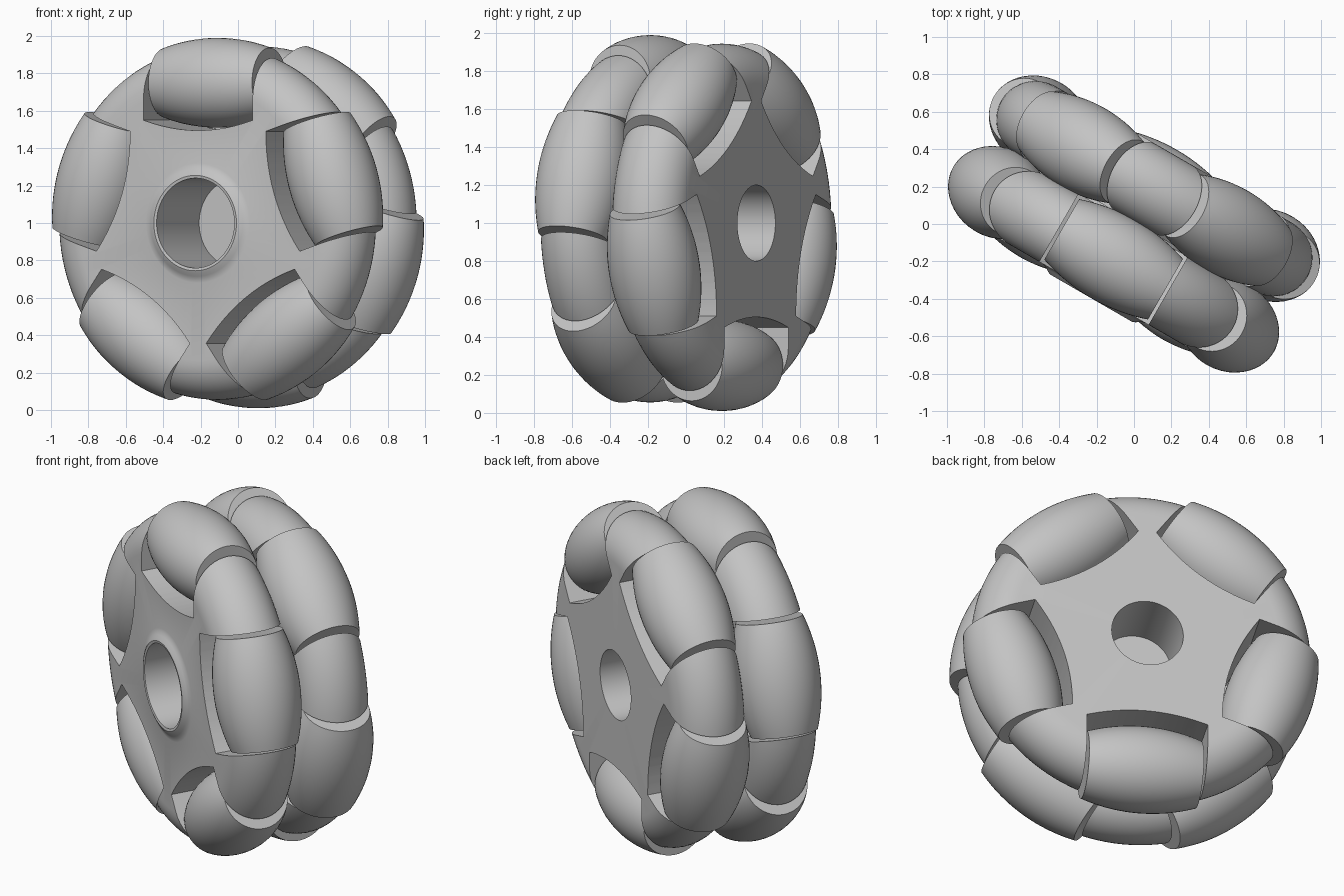
import bpy, bmesh
from math import pi, sin, cos, sqrt, radians
from mathutils import Matrix

if "Cube" in bpy.data.objects:
    bpy.data.objects.remove(bpy.data.objects["Cube"], do_unlink=True)

ROW = 0.218                      # row centre distance along the wheel axis
WHEEL_R, ROLLER_DIST = 0.99, 0.75
ROLLER_HALF, POCKET_HALF = 0.32, 0.337
RIM_MAJOR, RIM_MINOR = 0.735, 0.21
PLACE = Matrix.Translation((0, 0, 1)) @ Matrix.Rotation(radians(-30), 4, 'Z')

grey = bpy.data.materials.new("plain_grey")
grey.use_nodes = True
grey.diffuse_color = (0.55, 0.55, 0.55, 1)
grey.node_tree.nodes["Principled BSDF"].inputs["Base Color"].default_value = grey.diffuse_color


def finish(name, bm, matrix):
    bmesh.ops.remove_doubles(bm, verts=bm.verts, dist=1e-5)
    bmesh.ops.recalc_face_normals(bm, faces=bm.faces)
    mesh = bpy.data.meshes.new(name)
    bm.to_mesh(mesh)
    bm.free()
    mesh.materials.append(grey)
    obj = bpy.data.objects.new(name, mesh)
    obj.matrix_world = matrix
    bpy.context.collection.objects.link(obj)
    return obj


def activate(obj):
    bpy.ops.object.select_all(action='DESELECT')
    obj.select_set(True)
    bpy.context.view_layer.objects.active = obj


def smooth(obj):
    activate(obj)
    bpy.ops.object.shade_smooth_by_angle(angle=radians(30))


def lathe(name, profile, steps, matrix, closed=False):
    """Turn (radius, height) points around the local y axis."""
    bm = bmesh.new()
    verts = [bm.verts.new((r, y, 0)) for r, y in profile]
    pairs = list(zip(verts, verts[1:]))
    if closed:
        pairs.append((verts[-1], verts[0]))
    edges = [bm.edges.new(p) for p in pairs]
    bmesh.ops.spin(bm, geom=verts + edges, cent=(0, 0, 0), axis=(0, 1, 0),
                   angle=2 * pi, steps=steps, use_merge=False)
    return finish(name, bm, matrix)


def around(angle):
    return Matrix.Rotation(-radians(angle), 4, 'Y')


def rim(centre):
    """Half-round rim, running from the -y side to the +y side."""
    n = 24
    return [(RIM_MAJOR + RIM_MINOR * cos(t), centre + RIM_MINOR * sin(t))
            for t in (-pi / 2 + pi * i / n for i in range(n + 1))]


def pocket_cutter(centre, angles):
    """Barrel-sided slots that run through the disc."""
    n = 12
    bm = bmesh.new()
    outline = []
    for i in range(n + 1):
        s = POCKET_HALF * (2 * i / n - 1)
        outline.append((0.495 + 0.055 * (s / POCKET_HALF) ** 2, s))
    outline += [(1.2, POCKET_HALF), (1.2, -POCKET_HALF)]
    for a in angles:
        m = around(a)
        ring = [bm.verts.new(m @ Matrix.Translation((r, centre - 0.3, s)).translation)
                for r, s in outline]
        face = bm.faces.new(ring)
        top = bmesh.ops.extrude_face_region(bm, geom=[face])["geom"]
        bmesh.ops.translate(bm, vec=(0, 0.6, 0),
                            verts=[v for v in top if isinstance(v, bmesh.types.BMVert)])
    obj = finish("pocket_cutter", bm, PLACE)
    obj.hide_render = True
    return obj


def cut(disc, cutter):
    mod = disc.modifiers.new("pockets", 'BOOLEAN')
    mod.operation, mod.solver, mod.object = 'DIFFERENCE', 'EXACT', cutter
    activate(disc)
    bpy.ops.object.modifier_apply(modifier=mod.name)
    bpy.data.objects.remove(cutter, do_unlink=True)
    smooth(disc)


# Front disc: through bore with a low sloping collar
front = [(0.24, 0), (0.24, -0.455), (0.255, -0.458), (0.27, -0.451), (0.285, -0.441),
         (0.30, -0.433), (0.32, -0.428)] + rim(-ROW) + [(0.45, -0.008), (0.45, 0)]
# Back disc: blind bore
back = [(0, 0), (0.45, 0), (0.45, 0.008)] + rim(ROW) + [(0.2, 0.428), (0.2, 0.04), (0, 0.04)]

front_angles = [90 + 72 * i for i in range(5)]
back_angles = [a + 36 for a in front_angles]
front_disc = lathe("front_disc", front, 120, PLACE, closed=True)
back_disc = lathe("back_disc", back, 120, PLACE)

# Barrel roller whose side follows the wheel circle
side = [ROLLER_HALF * (2 * i / 20 - 1) for i in range(21)]
barrel = ([(0, -ROLLER_HALF)] + [(sqrt(WHEEL_R ** 2 - s * s) - ROLLER_DIST, s) for s in side]
          + [(0, ROLLER_HALF)])

for label, disc, centre, angles in (("front", front_disc, -ROW, front_angles),
                                    ("back", back_disc, ROW, back_angles)):
    cut(disc, pocket_cutter(centre, angles))
    for i, a in enumerate(angles):
        m = (PLACE @ around(a) @ Matrix.Translation((ROLLER_DIST, centre, 0))
             @ Matrix.Rotation(pi / 2, 4, 'X'))
        smooth(lathe(f"{label}_roller_{i + 1}", barrel, 48, m))
